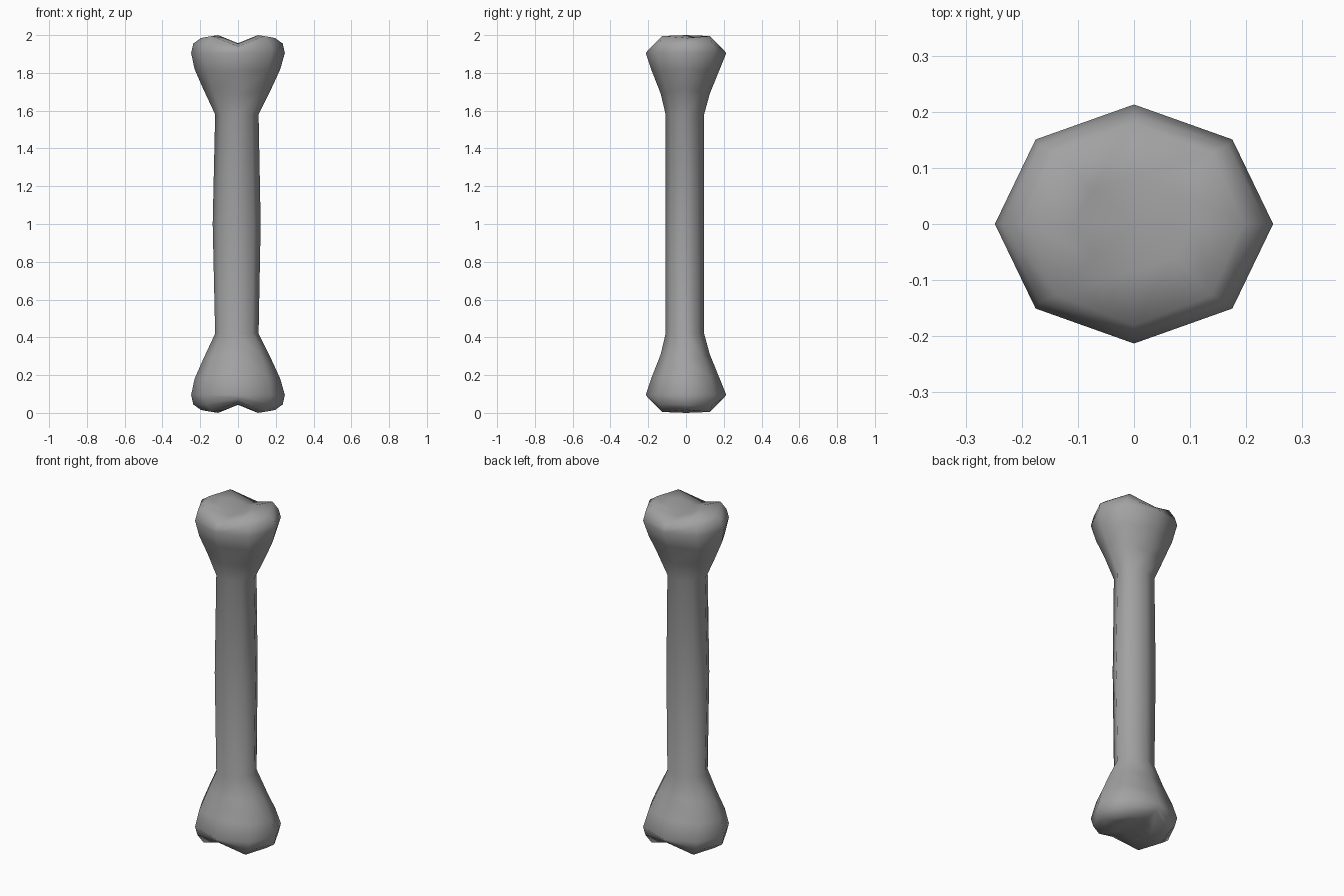
import bpy
import bmesh
from math import cos, sin, pi

cube = bpy.data.objects.get("Cube")
if cube:
    bpy.data.objects.remove(cube, do_unlink=True)

SIDES = 8
MID = 1.0  # height of the mirror plane

mat = bpy.data.materials.new("bone grey")
mat.use_nodes = True
grey = (0.36, 0.36, 0.36, 1)
mat.diffuse_color = grey
mat.node_tree.nodes["Principled BSDF"].inputs["Base Color"].default_value = grey

# Half profile: height, x radius, y radius, centre shift,
# lift at the x sides, dip at the front and back
rings = [
    (1.00, 0.127, 0.102, -0.007, 0, 0),
    (1.58, 0.115, 0.102, -0.006, 0, 0),
    (1.70, 0.180, 0.130, -0.004, 0.015, 0.01),
    (1.81, 0.227, 0.178, -0.003, 0.01, 0),
    (1.905, 0.248, 0.213, 0, 0, 0),
    (1.955, 0.237, 0.197, 0, 0, 0.03),
    (1.995, 0.195, 0.180, 0, -0.01, 0.055),
    (1.985, 0.105, 0.085, 0, 0.015, 0.03),
]

bm = bmesh.new()


def add_ring(z, rx, ry, shift, lift, dip):
    """One eight-sided loop, raised at the sides and lowered front and back."""
    loop = []
    for i in range(SIDES):
        a = 2 * pi * i / SIDES
        saddle = cos(2 * a)
        dz = lift * max(saddle, 0) - dip * max(-saddle, 0)
        loop.append(bm.verts.new((rx * cos(a) + shift, ry * sin(a) + shift, z + dz - MID)))
    return loop


loops = [add_ring(*r) for r in rings]
for low, high in zip(loops, loops[1:]):
    for i in range(SIDES):
        j = (i + 1) % SIDES
        bm.faces.new((low[i], low[j], high[j], high[i]))

# Notched end, closed at the bottom of the groove
centre = bm.verts.new((0, 0, 1.957 - MID))
for i in range(SIDES):
    bm.faces.new((loops[-1][i], loops[-1][(i + 1) % SIDES], centre))

for face in bm.faces:
    face.smooth = True

mesh = bpy.data.meshes.new("bone")
bm.to_mesh(mesh)
bm.free()
mesh.materials.append(mat)

bone = bpy.data.objects.new("bone", mesh)
bone.location.z = MID
bpy.context.collection.objects.link(bone)

# The lower half repeats the upper one
mirror = bone.modifiers.new("lower half", "MIRROR")
mirror.use_axis = (False, False, True)
mirror.use_clip = True
